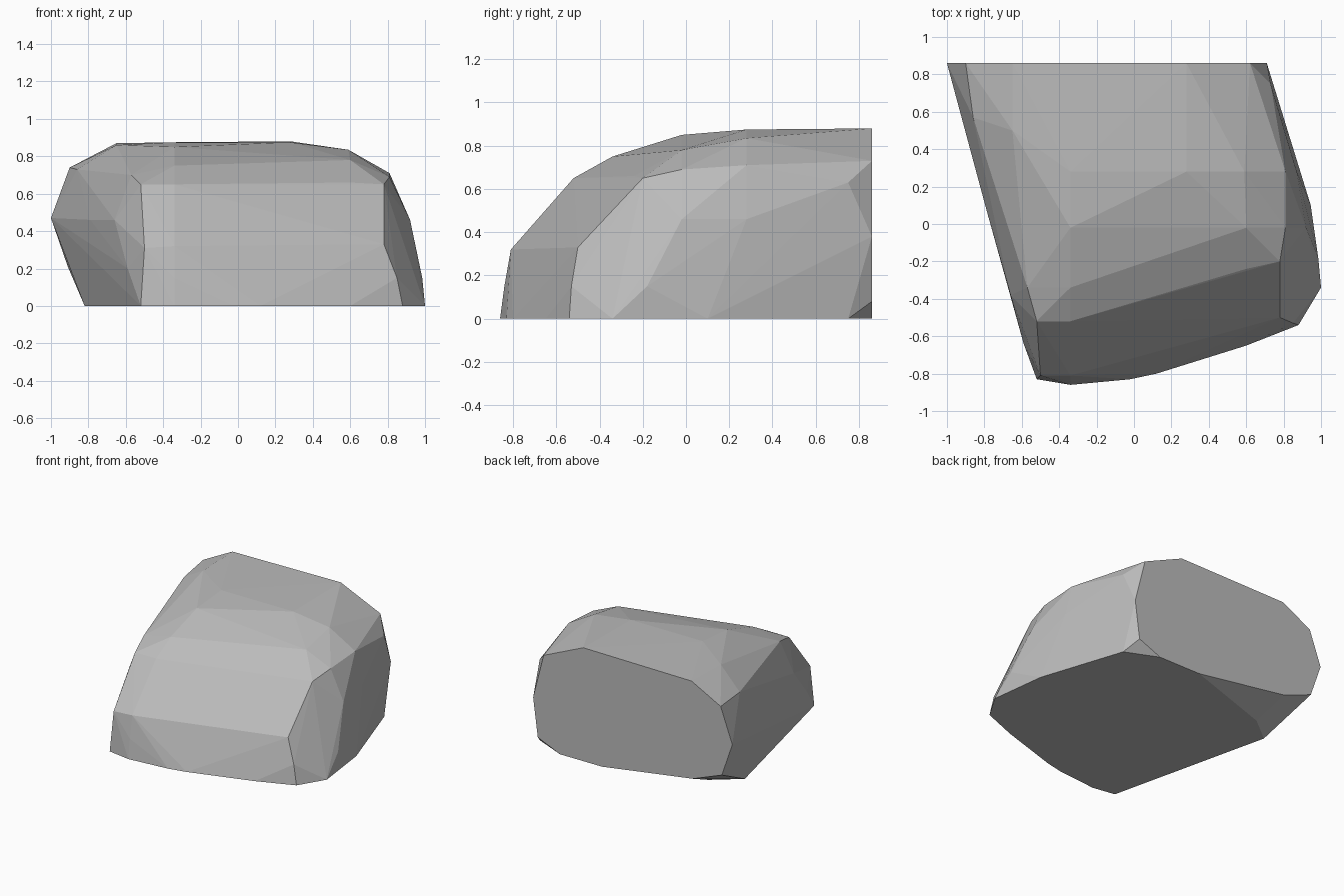
import bpy
import bmesh
import math

BACK_Y = 0.86

# flat cut on the back: (x, z)
back_cut = [(0.71, 0.38), (0.67, 0.08), (0.48, 0), (0.12, 0), (-0.66, 0.115),
            (-0.91, 0.21), (-1, 0.47), (-0.9, 0.74), (-0.65, 0.87),
            (0.28, 0.88), (0.62, 0.73)]

# flat base outline: (x, y)
base_outline = [(-0.52, -0.83), (-0.34, -0.86), (-0.02, -0.83), (0.12, -0.8),
                (0.6, -0.65), (0.88, -0.54), (1, -0.34), (0.945, 0.1),
                (0.73, 0.75), (-0.62, 0.61), (-0.82, 0.45)]

# corners of the chiselled front, right, top and left sides: (x, y, z)
corners = [
    # front
    (-0.5, -0.81, 0.31), (-0.34, -0.81, 0.32), (-0.34, -0.84, 0.15),
    (-0.52, -0.52, 0.65), (-0.34, -0.52, 0.65),
    (0.78, -0.5, 0.33), (0.85, -0.53, 0.15), (0.78, -0.2, 0.65), (0.6, -0.24, 0.66),
    # right
    (0.81, -0.02, 0.69), (0.81, 0.28, 0.71), (0.92, -0.02, 0.46),
    (0.87, 0.28, 0.46), (0.985, -0.18, 0.15), (0.73, 0.75, 0.63),
    # top
    (-0.34, -0.34, 0.75), (-0.34, -0.02, 0.85), (-0.34, 0.28, 0.875),
    (0.28, 0.28, 0.875), (0.6, -0.02, 0.78), (0.59, 0.28, 0.835),
    # left
    (-0.57, -0.34, 0.7), (-0.86, 0.57, 0.73), (-0.65, 0.5, 0.86),
    (-0.79, 0.08, 0.46), (-0.66, -0.38, 0.46), (-0.59, -0.64, 0.2),
]

points = [(x, BACK_Y, z) for x, z in back_cut]
points += [(x, y, 0) for x, y in base_outline]
points += corners

# wrap the corners in one faceted stone
bm = bmesh.new()
for p in points:
    bm.verts.new(p)
hull = bmesh.ops.convex_hull(bm, input=bm.verts[:])
loose = [v for v in bm.verts if not v.link_faces]
bmesh.ops.delete(bm, geom=loose, context='VERTS')
bmesh.ops.dissolve_limit(bm, angle_limit=math.radians(0.5),
                         verts=bm.verts[:], edges=bm.edges[:])
bmesh.ops.recalc_face_normals(bm, faces=bm.faces[:])

mesh = bpy.data.meshes.new("boulder")
bm.to_mesh(mesh)
bm.free()

stone = bpy.data.materials.new("grey stone")
stone.diffuse_color = (0.5, 0.5, 0.5, 1)
mesh.materials.append(stone)

boulder = bpy.data.objects.new("boulder", mesh)
bpy.context.collection.objects.link(boulder)
